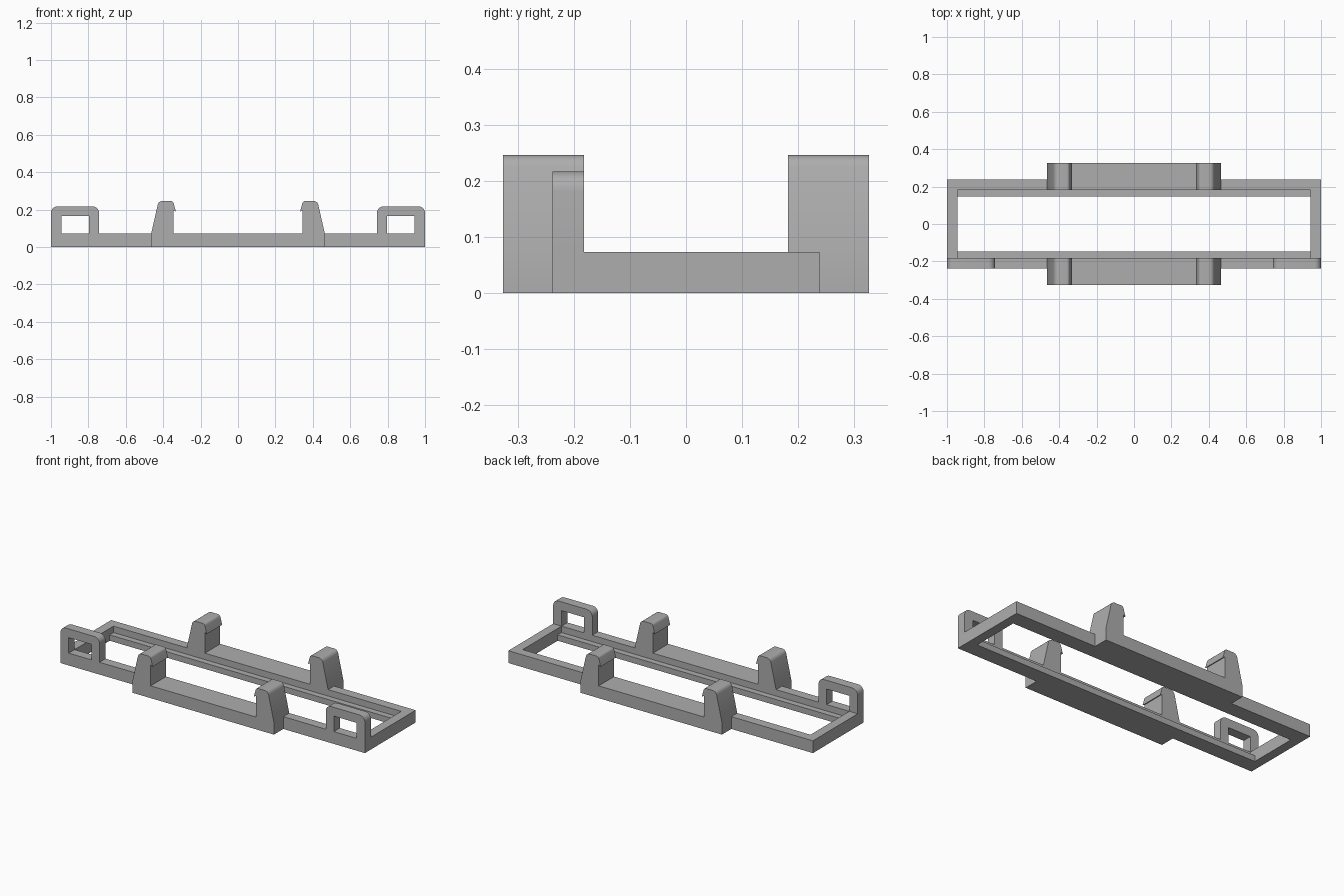
import bpy, bmesh, math

cube = bpy.data.objects.get("Cube")
if cube:
    bpy.data.objects.remove(cube, do_unlink=True)

# Material
grey = bpy.data.materials.new("plain grey")
grey.use_nodes = True
tone = (0.42, 0.42, 0.42, 1)
grey.diffuse_color = tone
grey.node_tree.nodes["Principled BSDF"].inputs["Base Color"].default_value = tone

# Main sizes
RAIL_TOP = 0.073
INNER, OUTER, SIDE = 0.182, 0.238, 0.326
END_X, CLIP_X = 0.945, 0.464


def prism(name, profile, y0, y1):
    """Extrude an (x, z) outline from y0 to y1."""
    bm = bmesh.new()
    face = bm.faces.new([bm.verts.new((x, y0, z)) for x, z in profile])
    new = bmesh.ops.extrude_face_region(bm, geom=[face])["geom"]
    verts = [v for v in new if isinstance(v, bmesh.types.BMVert)]
    bmesh.ops.translate(bm, verts=verts, vec=(0, y1 - y0, 0))
    bmesh.ops.recalc_face_normals(bm, faces=bm.faces)
    mesh = bpy.data.meshes.new(name)
    bm.to_mesh(mesh)
    bm.free()
    mesh.materials.append(grey)
    obj = bpy.data.objects.new(name, mesh)
    bpy.context.collection.objects.link(obj)
    bpy.ops.object.select_all(action='DESELECT')
    obj.select_set(True)
    bpy.context.view_layer.objects.active = obj
    bpy.ops.object.shade_smooth_by_angle(angle=math.radians(32))
    return obj


def box(name, x0, x1, y0, y1, top):
    return prism(name, [(x0, 0), (x1, 0), (x1, top), (x0, top)], y0, y1)


def arc(cx, cz, r, start, end, steps=6):
    angles = [math.radians(start + (end - start) * i / steps) for i in range(steps + 1)]
    return [(cx + r * math.cos(a), cz + r * math.sin(a)) for a in angles]


# Half outline of a clip bar: sloped post, rounded head and inward barb
half = [(CLIP_X, 0), (CLIP_X, RAIL_TOP)]
half += arc(0.404, 0.22, 0.026, 10, 90)
half += arc(0.359, 0.231, 0.015, 90, 165, 4)
half += [(0.332, 0.19), (0.345, 0.197), (0.345, RAIL_TOP)]
clip_outline = half + [(-x, z) for x, z in reversed(half)]

# Long sides: clip bar, inner ledge and rail ends
for label, s in (("front", -1), ("back", 1)):
    prism(label + "_clip_bar", clip_outline, s * INNER, s * SIDE)
    box(label + "_ledge", -END_X, END_X, s * 0.146, s * INNER, 0.035)
    for side, m in (("left", 1), ("right", -1)):
        box(f"{label}_{side}_rail", m * CLIP_X, m, s * INNER, s * OUTER, RAIL_TOP)

# Short sides and the strap loops standing on the front rail
R, LOOP_TOP, LOOP_IN = 0.035, 0.217, 0.743
loop = [(1, RAIL_TOP)]
loop += arc(1 - R, LOOP_TOP - R, R, 0, 90)
loop += arc(LOOP_IN + R, LOOP_TOP - R, R, 90, 180)
loop += [(LOOP_IN, RAIL_TOP), (0.796, RAIL_TOP), (0.796, 0.165),
         (END_X, 0.165), (END_X, RAIL_TOP)]
for side, m in (("left", 1), ("right", -1)):
    box(side + "_end_bar", m * END_X, m, -INNER, INNER, RAIL_TOP)
    prism(side + "_strap_loop", [(m * x, z) for x, z in loop], -OUTER, -INNER)
